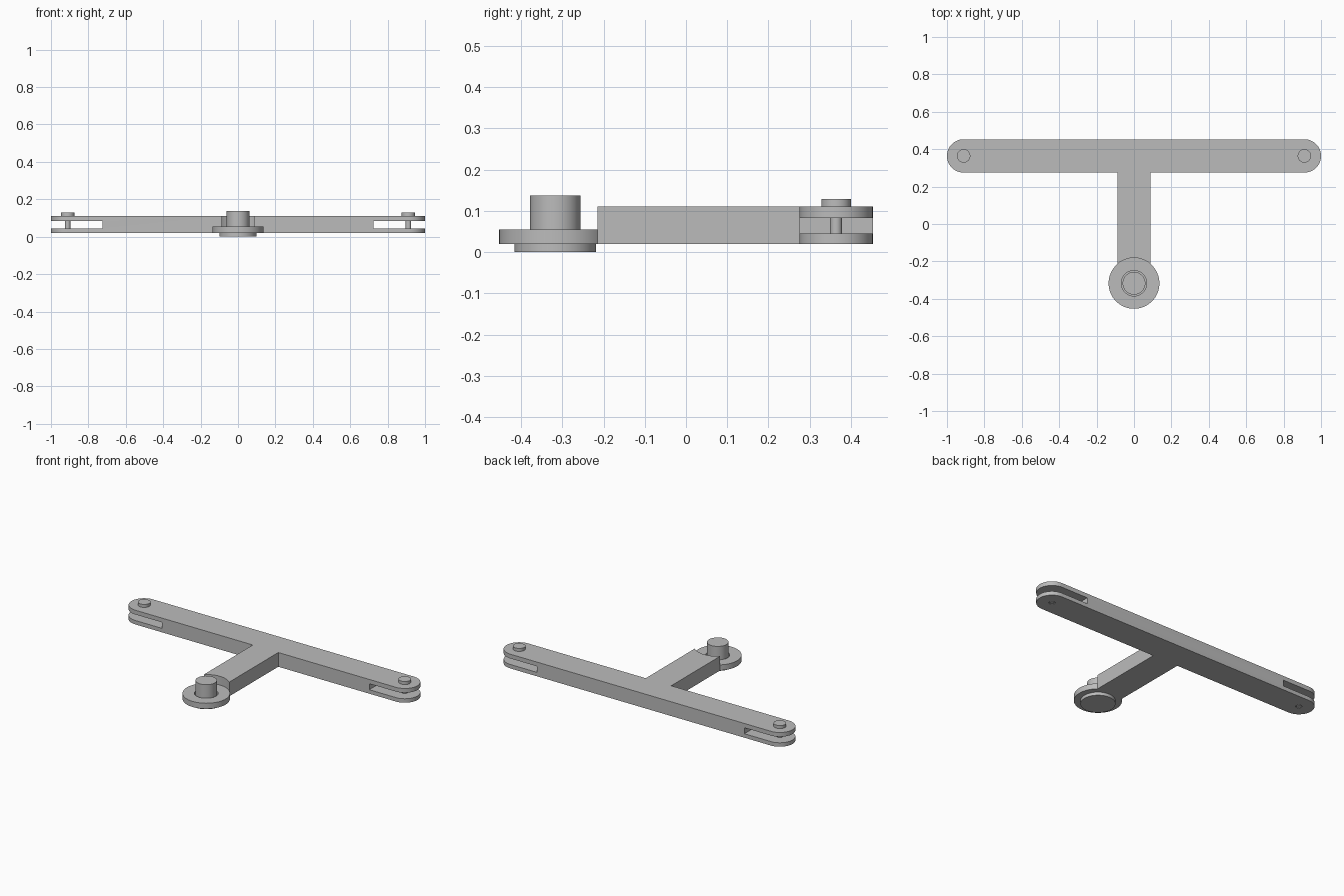
import bpy, bmesh, math

if "Cube" in bpy.data.objects:
    bpy.data.objects.remove(bpy.data.objects["Cube"])

grey = bpy.data.materials.new("grey_metal")
grey.diffuse_color = (0.5, 0.5, 0.5, 1)
grey.use_nodes = True
grey.node_tree.nodes["Principled BSDF"].inputs["Base Color"].default_value = grey.diffuse_color

BAR_Y, BAR_R = 0.364, 0.089      # crossbar centre line and half width
PIN_X = 1 - BAR_R                # clevis pin position
HUB_Y, HUB_R = -0.317, 0.136     # hub ring centre and radius
Z0, Z1 = 0.02, 0.11              # bottom and top of the T body


def prism(name, pts, z0, z1):
    """Extrude a flat outline from z0 to z1."""
    bm = bmesh.new()
    face = bm.faces.new([bm.verts.new((x, y, z0)) for x, y in pts])
    top = bmesh.ops.extrude_face_region(bm, geom=[face])["geom"]
    bmesh.ops.translate(bm, vec=(0, 0, z1 - z0),
                        verts=[v for v in top if isinstance(v, bmesh.types.BMVert)])
    bmesh.ops.recalc_face_normals(bm, faces=bm.faces)
    return finish(name, bm)


def turned(name, x, y, steps, n=48):
    """Lathe a stepped solid from (radius, z) pairs."""
    bm = bmesh.new()
    rings = [[bm.verts.new((x + r * math.cos(2 * math.pi * i / n),
                            y + r * math.sin(2 * math.pi * i / n), z))
              for i in range(n)] for r, z in steps]
    for a, b in zip(rings, rings[1:]):
        for i in range(n):
            j = (i + 1) % n
            bm.faces.new((a[i], a[j], b[j], b[i]))
    bm.faces.new(rings[0][::-1])
    bm.faces.new(rings[-1])
    return finish(name, bm)


def finish(name, bm):
    mesh = bpy.data.meshes.new(name)
    bm.to_mesh(mesh)
    bm.free()
    mesh.materials.append(grey)
    ob = bpy.data.objects.new(name, mesh)
    bpy.context.collection.objects.link(ob)
    return ob


def activate(ob):
    bpy.ops.object.select_all(action='DESELECT')
    ob.select_set(True)
    bpy.context.view_layer.objects.active = ob


def combine(ob, tool, op='DIFFERENCE'):
    """Apply a boolean and discard the tool."""
    mod = ob.modifiers.new("cut", 'BOOLEAN')
    mod.operation, mod.object, mod.solver = op, tool, 'EXACT'
    activate(ob)
    bpy.ops.object.modifier_apply(modifier=mod.name)
    bpy.data.objects.remove(tool)


def arc(cx, start):
    """Half circle for a rounded bar end."""
    return [(cx + BAR_R * math.cos(math.radians(start + a)),
             BAR_Y + BAR_R * math.sin(math.radians(start + a)))
            for a in range(0, 181, 6)]


# T body: round-ended crossbar with stem
stem = [(-0.089, BAR_Y - BAR_R), (-0.089, -0.25), (0.089, -0.25), (0.089, BAR_Y - BAR_R)]
body = prism("t_body", arc(PIN_X, -90) + arc(-PIN_X, 90) + stem, Z0, Z1)

# Stem end hollowed around the hub, then the hub ring and its bore
combine(body, turned("hollow", 0, HUB_Y, [(HUB_R, 0.055), (HUB_R, 0.2)], 64))
combine(body, turned("hub", 0, HUB_Y, [(HUB_R, Z0), (HUB_R, 0.055)], 64), 'UNION')
combine(body, turned("bore", 0, HUB_Y, [(0.068, -0.1), (0.068, 0.2)]))

for side, s in (("left", -1), ("right", 1)):
    # Fork slot and pin hole at each end
    xa, xb = sorted((s * 0.725, s * 1.1))
    combine(body, prism("slot", [(xa, 0.2), (xb, 0.2), (xb, 0.5), (xa, 0.5)], 0.045, 0.083))
    combine(body, turned("hole", s * PIN_X, BAR_Y, [(0.018, -0.1), (0.018, 0.2)], 32))
    # Headed clevis pin
    turned(side + "_clevis_pin", s * PIN_X, BAR_Y,
           [(0.0145, Z0), (0.0145, Z1), (0.036, Z1), (0.036, 0.129)], 40)

# Hub pin with a flat foot disc
turned("hub_pin", 0, HUB_Y, [(0.099, 0), (0.099, Z0), (0.061, Z0), (0.061, 0.137)])

# Smooth round walls, crisp edges
for ob in list(bpy.context.collection.objects):
    activate(ob)
    bpy.ops.object.shade_smooth_by_angle(angle=math.radians(30))
